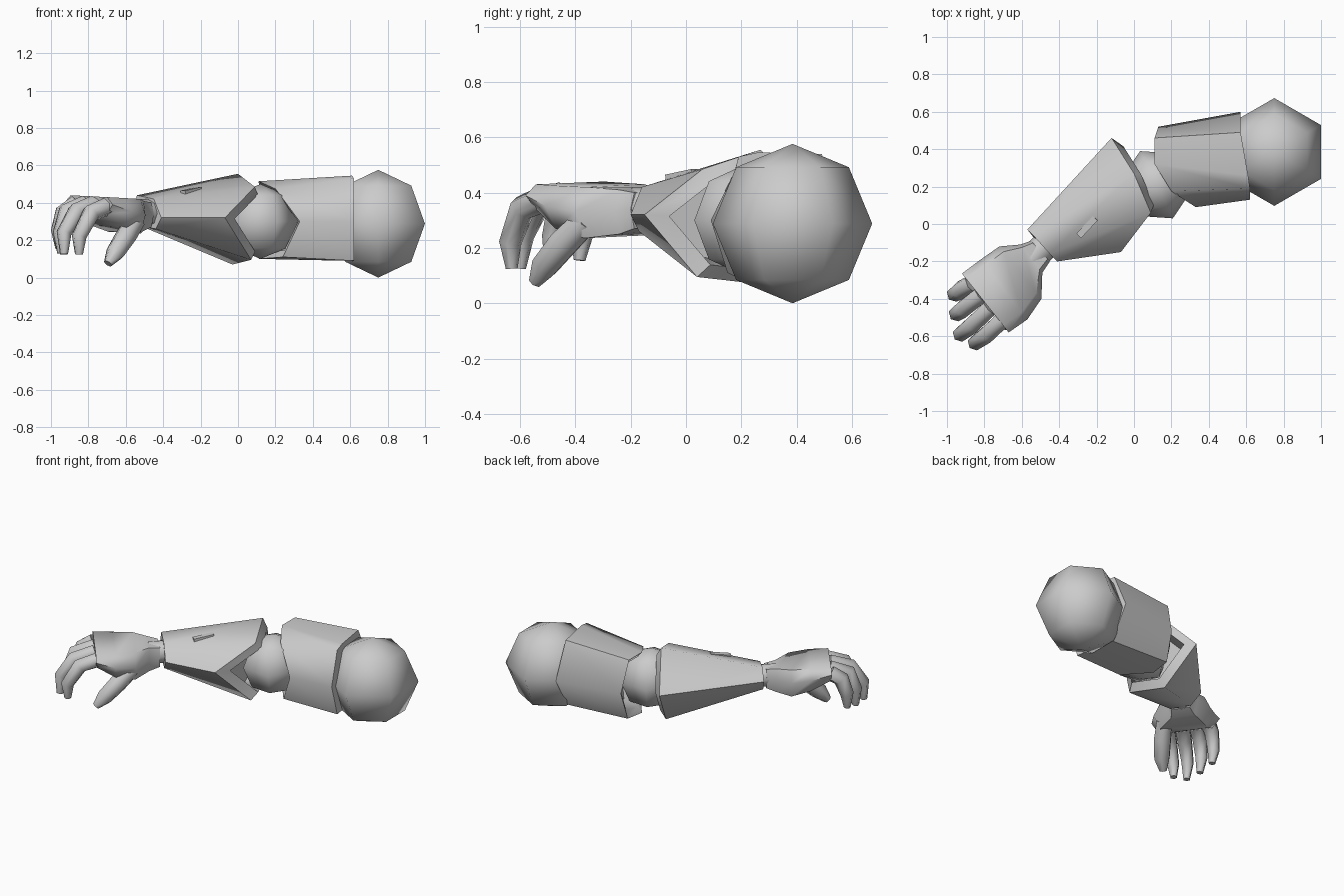
import bpy, bmesh, math
from mathutils import Vector, Matrix

if "Cube" in bpy.data.objects:
    bpy.data.objects.remove(bpy.data.objects["Cube"])


def finish(name, bm, angle=50):
    bmesh.ops.recalc_face_normals(bm, faces=bm.faces)
    me = bpy.data.meshes.new(name)
    bm.to_mesh(me)
    bm.free()
    ob = bpy.data.objects.new(name, me)
    bpy.context.collection.objects.link(ob)
    bpy.ops.object.select_all(action='DESELECT')
    ob.select_set(True)
    bpy.context.view_layer.objects.active = ob
    bpy.ops.object.shade_smooth_by_angle(angle=math.radians(angle))
    return ob


def loft(name, rings, angle=50):
    """Skin matching rings of points and cap both ends."""
    bm = bmesh.new()
    vs = [[bm.verts.new(p) for p in r] for r in rings]
    n = len(vs[0])
    for a, b in zip(vs, vs[1:]):
        for i in range(n):
            j = (i + 1) % n
            bm.faces.new((a[i], a[j], b[j], b[i]))
    bm.faces.new(vs[0])
    bm.faces.new(vs[-1])
    return finish(name, bm, angle)


def armour(name, elbow, far, lip_scale, lip_push, angle):
    """Armour sleeve with a recessed lip at its elbow opening."""
    elbow = [Vector(p) for p in elbow]
    far = [Vector(p) for p in far]
    c = sum(elbow, Vector()) / len(elbow)
    push = (sum(far, Vector()) / len(far) - c).normalized()
    lip = [c + (p - c) * lip_scale + push * lip_push for p in elbow]
    deep = [c + (p - c) * (lip_scale - 0.1) + push * (lip_push + 0.1) for p in elbow]
    return loft(name, [deep, lip, elbow, far], angle)


def tube(name, path, radii, sides=6):
    pts = [Vector(p) for p in path]
    rings = []
    for i, p in enumerate(pts):
        t = (pts[min(i + 1, len(pts) - 1)] - pts[max(i - 1, 0)]).normalized()
        u = t.cross(Vector((0.7, -0.72, 0))).normalized()
        v = t.cross(u)
        rings.append([p + radii[i] * (u * math.cos(a) + v * math.sin(a))
                      for a in (math.tau * k / sides for k in range(sides))])
    return loft(name, rings, 62)


def ball(name, loc, r, turn):
    bm = bmesh.new()
    bmesh.ops.create_uvsphere(bm, u_segments=6, v_segments=4, radius=r)
    mat = Matrix.Translation(loc) @ Matrix.Rotation(math.radians(turn), 4, 'Z')
    bmesh.ops.transform(bm, matrix=mat, verts=bm.verts)
    return finish(name, bm, 61)


# Ball joints
ball("shoulder", (0.75, 0.385, 0.288), 0.288, 0)
ball("elbow", (0.12, 0.21, 0.30), 0.20, 26)

# Upper arm sleeve, cut back at the front for the bend
armour("upper_arm",
       [(0.13, 0.52, 0.30), (0.11, 0.46, 0.515), (0.11, 0.32, 0.515), (0.20, 0.175, 0.475),
        (0.33, 0.09, 0.30), (0.24, 0.15, 0.11), (0.11, 0.32, 0.10), (0.12, 0.46, 0.11)],
       [(0.57, 0.60, 0.30), (0.57, 0.49, 0.54), (0.61, 0.26, 0.545), (0.62, 0.19, 0.53),
        (0.62, 0.13, 0.30), (0.62, 0.19, 0.09), (0.61, 0.26, 0.09), (0.57, 0.47, 0.09)],
       0.82, 0.02, 62)

# Forearm gauntlet
armour("forearm",
       [(-0.12, 0.46, 0.33), (0.0, 0.27, 0.555), (0.09, 0.06, 0.485),
        (-0.07, -0.15, 0.32), (0.07, 0.04, 0.095), (-0.03, 0.26, 0.07)],
       [(-0.57, -0.03, 0.36), (-0.54, -0.06, 0.44), (-0.45, -0.16, 0.42),
        (-0.41, -0.20, 0.32), (-0.44, -0.17, 0.26), (-0.53, -0.08, 0.28)],
       0.78, -0.045, 62)

# Small raised tab on the forearm
bm = bmesh.new()
bmesh.ops.create_cube(bm, size=1)
bmesh.ops.transform(bm, verts=bm.verts, matrix=Matrix.Translation((-0.25, -0.015, 0.46))
                    @ Matrix.Rotation(math.radians(47), 4, 'Z')
                    @ Matrix.Rotation(math.radians(-9), 4, 'Y')
                    @ Matrix.Diagonal((0.13, 0.035, 0.03, 1)))
finish("forearm_tab", bm, 30)

# Wrist
tube("wrist", [(-0.44, -0.08, 0.345), (-0.55, -0.19, 0.345)], [0.075, 0.075], 8)

# Palm: left edge, right edge, top and bottom height of each section
sections = [((-0.55, -0.09), (-0.45, -0.20), 0.41, 0.27),
            ((-0.61, -0.11), (-0.49, -0.26), 0.42, 0.25),
            ((-0.72, -0.12), (-0.495, -0.40), 0.43, 0.235),
            ((-0.82, -0.19), (-0.57, -0.51), 0.435, 0.27),
            ((-0.92, -0.265), (-0.67, -0.58), 0.44, 0.34)]
rings = []
for l, r, top, bot in sections:
    l, r = Vector((*l, 0)), Vector((*r, 0))
    mid = (top + bot) / 2
    rings.append([l.lerp(r, f) + Vector((0, 0, z)) for f, z in
                  ((0, mid + 0.02), (0.1, top), (0.88, top - 0.01),
                   (1, mid), (0.88, bot), (0.12, bot + 0.01))])
loft("palm", rings, 62)

# Curled fingers and thumb
fingers = [
    [(-0.87, -0.32, 0.39), (-0.93, -0.355, 0.352), (-0.96, -0.375, 0.25), (-0.955, -0.385, 0.155)],
    [(-0.82, -0.38, 0.39), (-0.915, -0.455, 0.352), (-0.95, -0.48, 0.24), (-0.945, -0.49, 0.13)],
    [(-0.77, -0.45, 0.39), (-0.865, -0.54, 0.352), (-0.93, -0.59, 0.24), (-0.93, -0.60, 0.125)],
    [(-0.70, -0.51, 0.38), (-0.785, -0.59, 0.345), (-0.85, -0.635, 0.22), (-0.85, -0.63, 0.125)]]
for i, path in enumerate(fingers):
    tube(f"finger_{i + 1}", path, [0.05, 0.05, 0.042, 0.022])
tube("thumb", [(-0.55, -0.36, 0.30), (-0.60, -0.44, 0.22), (-0.655, -0.51, 0.135),
               (-0.695, -0.545, 0.075)], [0.055, 0.06, 0.053, 0.025])
